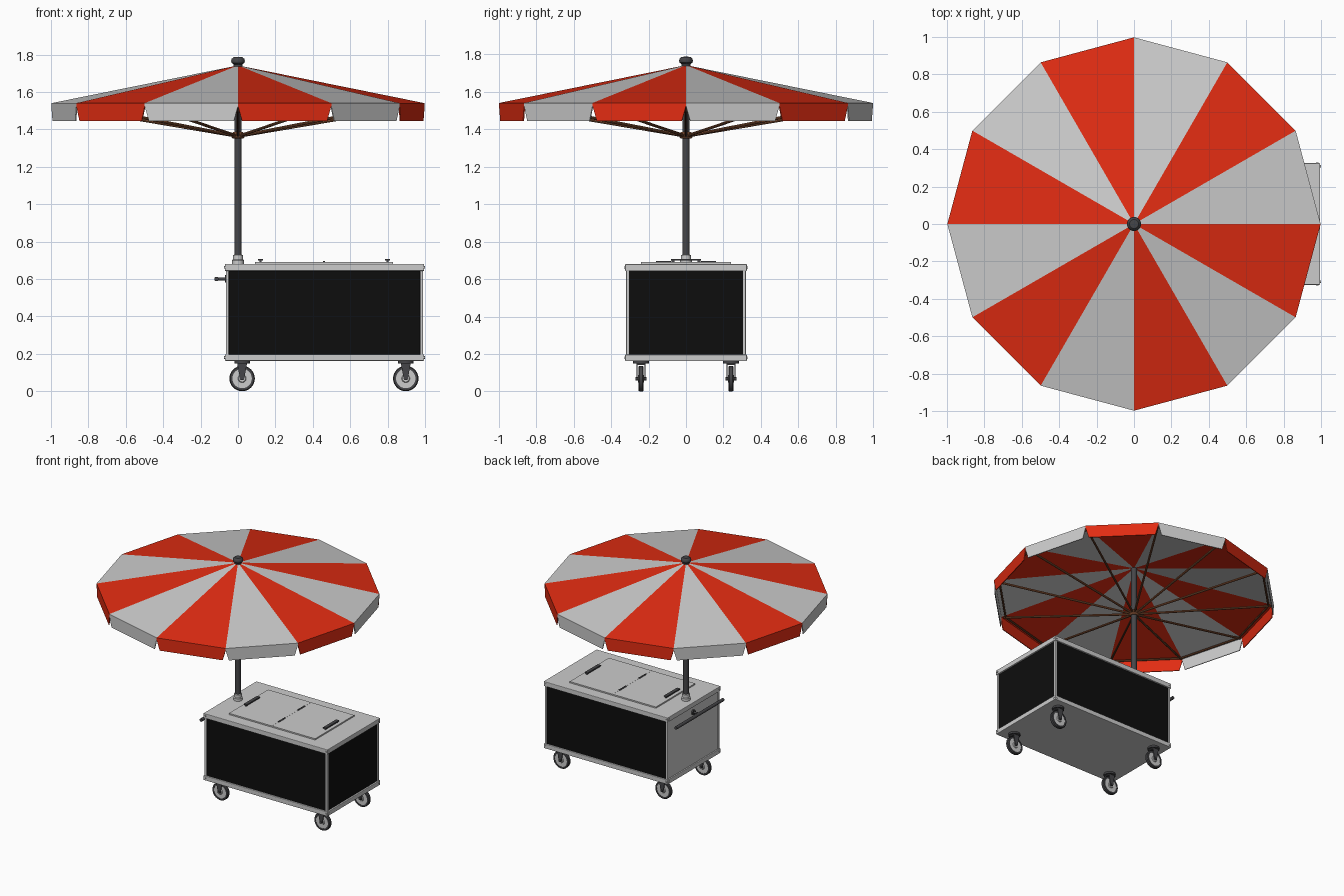
import bpy, bmesh
from math import sin, cos, pi, radians
from mathutils import Vector, Matrix

if "Cube" in bpy.data.objects:
    bpy.data.objects.remove(bpy.data.objects["Cube"])


def material(name, rgb):
    m = bpy.data.materials.new(name)
    m.diffuse_color = (*rgb, 1)
    m.use_nodes = True
    m.node_tree.nodes["Principled BSDF"].inputs["Base Color"].default_value = m.diffuse_color
    return m


RED = material("red_fabric", (0.75, 0.025, 0.006))
BLACK = material("black_panel", (0.004, 0.004, 0.004))
DARK = material("dark_metal", (0.06, 0.06, 0.065))
WOOD = material("brown_wood", (0.24, 0.085, 0.035))


def finish(name, bm, mat=None, smooth=False, bevel=0):
    bmesh.ops.recalc_face_normals(bm, faces=bm.faces)
    me = bpy.data.meshes.new(name)
    bm.to_mesh(me)
    bm.free()
    ob = bpy.data.objects.new(name, me)
    bpy.context.collection.objects.link(ob)
    if mat:
        me.materials.append(mat)
    if bevel:
        b = ob.modifiers.new("bevel", 'BEVEL')
        b.width, b.segments = bevel, 2
    if smooth:
        bpy.ops.object.select_all(action='DESELECT')
        ob.select_set(True)
        bpy.context.view_layer.objects.active = ob
        bpy.ops.object.shade_smooth_by_angle(angle=radians(35))
    return ob


def add_box(bm, lo, hi):
    lo, hi = Vector(lo), Vector(hi)
    mat = Matrix.Translation((lo + hi) / 2) @ Matrix.Diagonal((*(hi - lo), 1))
    bmesh.ops.create_cube(bm, size=1, matrix=mat)


def boxes(name, items, mat=None, bevel=0):
    bm = bmesh.new()
    for lo, hi in items:
        add_box(bm, lo, hi)
    return finish(name, bm, mat, bevel=bevel)


def add_rod(bm, a, b, r, n=20, r2=None):
    a, b = Vector(a), Vector(b)
    d = b - a
    mat = Matrix.Translation((a + b) / 2) @ d.to_track_quat('Z', 'Y').to_matrix().to_4x4()
    bmesh.ops.create_cone(bm, cap_ends=True, segments=n, radius1=r, radius2=r if r2 is None else r2,
                          depth=d.length, matrix=mat)


def lathe(name, profile, mat=None, n=32, place=Matrix()):
    bm = bmesh.new()
    vs = [bm.verts.new((r, 0, z)) for r, z in profile]
    es = [bm.edges.new(p) for p in zip(vs, vs[1:])]
    bmesh.ops.spin(bm, geom=vs + es, axis=(0, 0, 1), cent=(0, 0, 0), angle=2 * pi, steps=n)
    bmesh.ops.remove_doubles(bm, verts=bm.verts, dist=1e-5)
    bm.transform(place)
    return finish(name, bm, mat, True)


def rim(k, r, z):
    return Vector((r * cos(k * pi / 6), r * sin(k * pi / 6), z))


# canopy panels with hanging flaps, alternating colours
for name, first, mat in (("canopy_grey_panels", 0, None), ("canopy_red_panels", 1, RED)):
    bm = bmesh.new()
    for k in range(first, 12, 2):
        a, b = rim(k, 0.998, 1.54), rim(k + 1, 0.998, 1.54)
        c, d = rim(k, 0.998, 1.525), rim(k + 1, 0.998, 1.525)
        e, f = c.lerp(d, 0.045), d.lerp(c, 0.045)
        e.z = f.z = 1.445
        v = [bm.verts.new(p) for p in ((0, 0, 1.742), a, b, c, d, e, f)]
        for idx in ((0, 1, 2), (1, 3, 4, 2), (3, 5, 6, 4)):
            bm.faces.new([v[i] for i in idx])
    ob = finish(name, bm, mat)
    s = ob.modifiers.new("thickness", 'SOLIDIFY')
    s.thickness, s.offset = 0.006, -1

# wooden struts from the hub and the bars joining their tips
bm = bmesh.new()
for k in range(12):
    add_rod(bm, rim(k, 0.02, 1.366), rim(k, 0.975, 1.528), 0.008, 8)
    add_rod(bm, rim(k, 0.96, 1.526), rim(k + 1, 0.96, 1.526), 0.007, 8)
finish("canopy_struts", bm, WOOD, True)
lathe("strut_hub", [(0, 1.35), (0.027, 1.35), (0.036, 1.36), (0.036, 1.375), (0.027, 1.385), (0, 1.385)], WOOD)

# pole, its socket and the finial
lathe("pole", [(0, 0.68), (0.02, 0.68), (0.02, 1.735), (0, 1.735)], DARK)
lathe("pole_socket", [(0.02, 0.68), (0.031, 0.68), (0.031, 0.70), (0.027, 0.705), (0.027, 0.728), (0.02, 0.73)])
lathe("finial", [(0, 1.73), (0.024, 1.735), (0.024, 1.748), (0.034, 1.755), (0.037, 1.765),
                 (0.034, 1.777), (0.024, 1.786), (0, 1.788)], DARK)

# cart frame
X0, X1, Y = -0.07, 0.995, 0.325
boxes("bottom_frame", [((X0, -Y, 0.162), (X1, Y, 0.197))], bevel=0.004)
boxes("top_frame", [((X0, -Y, 0.643), (X1, Y, 0.68))], bevel=0.004)
posts, bolts = [], []
for x, sx in ((X0, 1), (X1, -1)):
    for s in (-1, 1):
        for off, w in ((0.005, 0.022),):
            xa, xb = sorted((x + sx * off, x + sx * w))
            ya, yb = sorted((s * (Y - off), s * (Y - w)))
            posts.append(((xa, ya, 0.19), (xb, yb, 0.65)))
        for z in (0.18, 0.662):
            bolts.append(((x + sx * 0.016, s * (Y - 0.002), z), (x + sx * 0.016, s * (Y + 0.004), z)))
            bolts.append(((x + sx * 0.002, s * (Y - 0.016), z), (x - sx * 0.004, s * (Y - 0.016), z)))
boxes("corner_posts", posts, bevel=0.005)
bm = bmesh.new()
for a, b in bolts:
    add_rod(bm, a, b, 0.007, 12)
finish("frame_bolts", bm, None, True)

# side panels: black on three sides, grey on the handle end
boxes("black_panels", [((-0.05, -0.313, 0.19), (0.975, -0.303, 0.65)),
                       ((-0.05, 0.303, 0.19), (0.975, 0.313, 0.65)),
                       ((0.973, -0.305, 0.19), (0.983, 0.305, 0.65))], BLACK)
boxes("handle_end_panel", [((-0.06, -0.305, 0.19), (-0.05, 0.305, 0.65))])

# two-leaf lid with grips and hinges
boxes("lid", [((0.09, -0.24, 0.675), (0.4595, 0.24, 0.69)), ((0.4605, -0.24, 0.675), (0.83, 0.24, 0.69))])
grips = []
for x in (0.12, 0.80):
    grips.append(((x - 0.013, -0.08, 0.698), (x + 0.013, 0.08, 0.707)))
    for y in (-0.07, 0.07):
        grips.append(((x - 0.005, y - 0.008, 0.685), (x + 0.005, y + 0.008, 0.70)))
boxes("lid_grips", grips, DARK)
bm = bmesh.new()
for y in (-0.12, 0.12):
    add_rod(bm, (0.46, y - 0.04, 0.691), (0.46, y + 0.04, 0.691), 0.006, 12)
finish("lid_hinges", bm, DARK, True)

# push handle
bm = bmesh.new()
add_rod(bm, (-0.115, -0.29, 0.6), (-0.115, 0.29, 0.6), 0.012)
add_rod(bm, (-0.06, 0, 0.6), (-0.115, 0, 0.6), 0.008)
add_rod(bm, (-0.058, 0, 0.6), (-0.07, 0, 0.6), 0.02)
finish("push_handle", bm, DARK, True)

# castors: tyre, wheel disc, fork
for i, x in enumerate((0.022, 0.897)):
    for j, y in enumerate((-0.24, 0.24)):
        tag = ("left", "right")[i] + ("_front", "_back")[j]
        place = Matrix.Translation((x, y, 0.068)) @ Matrix.Rotation(pi / 2, 4, 'X')
        lathe(tag + "_tyre", [(0.052, -0.014), (0.063, -0.014), (0.068, -0.008), (0.068, 0.008),
                              (0.063, 0.014), (0.052, 0.014), (0.052, -0.014)], DARK, place=place)
        lathe(tag + "_wheel_disc", [(0, -0.016), (0.018, -0.016), (0.022, -0.011), (0.053, -0.011),
                                    (0.053, 0.011), (0.022, 0.011), (0.018, 0.016), (0, 0.016)], None, place=place)
        bm = bmesh.new()
        for s in (-1, 1):
            cheek = []
            for dy in (0.018, 0.024):
                cheek.append([bm.verts.new((x + px, y + s * dy, pz)) for px, pz in
                              ((-0.026, 0.148), (0.026, 0.148), (0.01, 0.06), (-0.01, 0.06))])
            bm.faces.new(cheek[0])
            bm.faces.new(cheek[1])
            for n in range(4):
                m = (n + 1) % 4
                bm.faces.new((cheek[0][n], cheek[0][m], cheek[1][m], cheek[1][n]))
        add_box(bm, (x - 0.026, y - 0.024, 0.141), (x + 0.026, y + 0.024, 0.148))
        add_rod(bm, (x, y, 0.148), (x, y, 0.163), 0.042)
        add_rod(bm, (x, y - 0.03, 0.068), (x, y + 0.03, 0.068), 0.009, 12)
        finish(tag + "_fork", bm, DARK, True)
